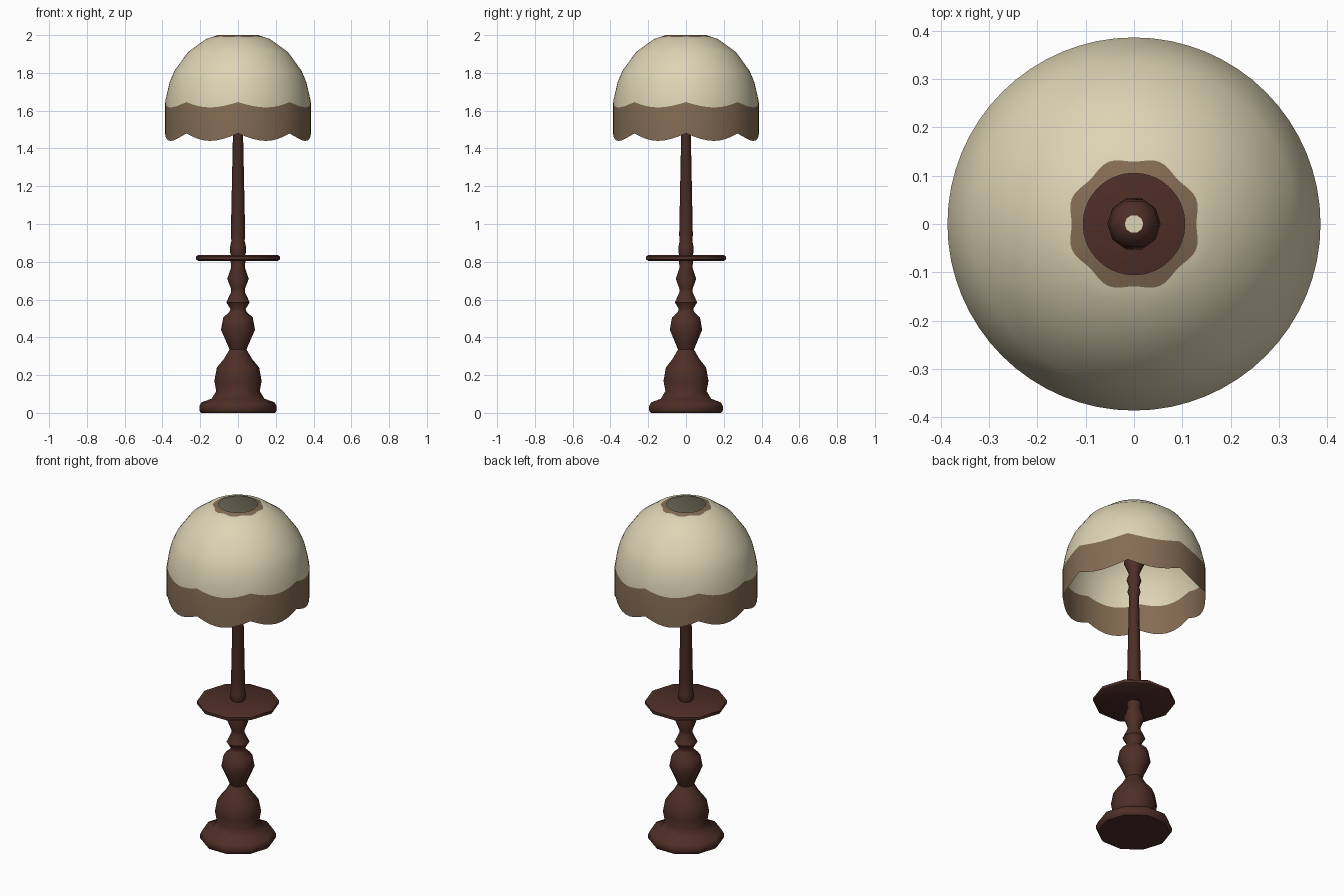
import bpy, math
from math import sin, cos, pi

if "Cube" in bpy.data.objects:
    bpy.data.objects.remove(bpy.data.objects["Cube"])


def material(name, rgb):
    m = bpy.data.materials.new(name)
    m.diffuse_color = (*rgb, 1)
    m.use_nodes = True
    m.node_tree.nodes["Principled BSDF"].inputs["Base Color"].default_value = m.diffuse_color
    return m


CREAM = material("cream fabric", (0.73, 0.66, 0.46))
TRIM = material("brown trim", (0.23, 0.15, 0.088))
WOOD = material("dark wood", (0.075, 0.027, 0.020))


def make(name, verts, faces, mats, angle):
    me = bpy.data.meshes.new(name)
    me.from_pydata(verts, [], faces)
    for m in mats:
        me.materials.append(m)
    ob = bpy.data.objects.new(name, me)
    bpy.context.collection.objects.link(ob)
    bpy.ops.object.select_all(action='DESELECT')
    ob.select_set(True)
    bpy.context.view_layer.objects.active = ob
    bpy.ops.object.shade_smooth_by_angle(angle=math.radians(angle))
    return ob


def grid_faces(rows, n):
    return [(r * n + i, r * n + (i + 1) % n, (r + 1) * n + (i + 1) % n, (r + 1) * n + i)
            for r in range(rows - 1) for i in range(n)]


def lathe(name, profile, mat, n=10, angle=50):
    verts = [(r * cos(2 * pi * i / n), r * sin(2 * pi * i / n), z)
             for r, z in profile for i in range(n)]
    faces = grid_faces(len(profile), n)
    faces.append(tuple(reversed(range(n))))
    faces.append(tuple(range(len(verts) - n, len(verts))))
    return make(name, verts, faces, [mat], angle)


# turned base and lower column
lathe("base_column", [
    (0.195, 0.0), (0.205, 0.012), (0.205, 0.035), (0.195, 0.055), (0.14, 0.075),
    (0.115, 0.115), (0.125, 0.17), (0.112, 0.24), (0.075, 0.285), (0.045, 0.335),
    (0.055, 0.36), (0.09, 0.44), (0.078, 0.505), (0.045, 0.535), (0.04, 0.55),
    (0.062, 0.585), (0.036, 0.64), (0.036, 0.655), (0.057, 0.71), (0.036, 0.77),
    (0.04, 0.81)], WOOD)

# round tray
lathe("tray", [(0.21, 0.805), (0.222, 0.812), (0.222, 0.828), (0.21, 0.836)], WOOD)

# upper pole with turned beads and lamp holder
lathe("upper_pole", [
    (0.036, 0.83), (0.042, 0.85), (0.042, 0.88), (0.035, 0.91), (0.038, 0.94),
    (0.027, 1.47), (0.036, 1.50), (0.028, 1.53), (0.040, 1.57), (0.028, 1.61),
    (0.055, 1.67), (0.050, 1.71), (0.02, 1.735)], WOOD)
lathe("holder_cap", [(0.019, 1.73), (0.019, 1.738)], CREAM)

# scalloped shade: trim skirt, dome, trim collar round the top opening
N = 64
verts = []
rows = [(0.386, 1.48, -0.04), (0.386, 1.645, -0.028), (0.376, 1.69, 0), (0.362, 1.75, 0),
        (0.337, 1.81, 0), (0.265, 1.91, 0), (0.168, 1.98, 0), None, (0.105, 2.0, 0)]
for row in rows:
    for i in range(N):
        a = 2 * pi * i / N
        if row:
            r, z, wave = row
            z += wave * abs(sin(4 * a))
        else:
            r = 0.134 - 0.005 * cos(8 * a)
            z = 2.0 - 0.02 * (r - 0.105) / 0.063
        verts.append((r * cos(a), r * sin(a), z))
shade = make("shade", verts, grid_faces(len(rows), N), [CREAM, TRIM], 40)
for p in shade.data.polygons:
    p.material_index = 1 if p.index // N in (0, len(rows) - 2) else 0
